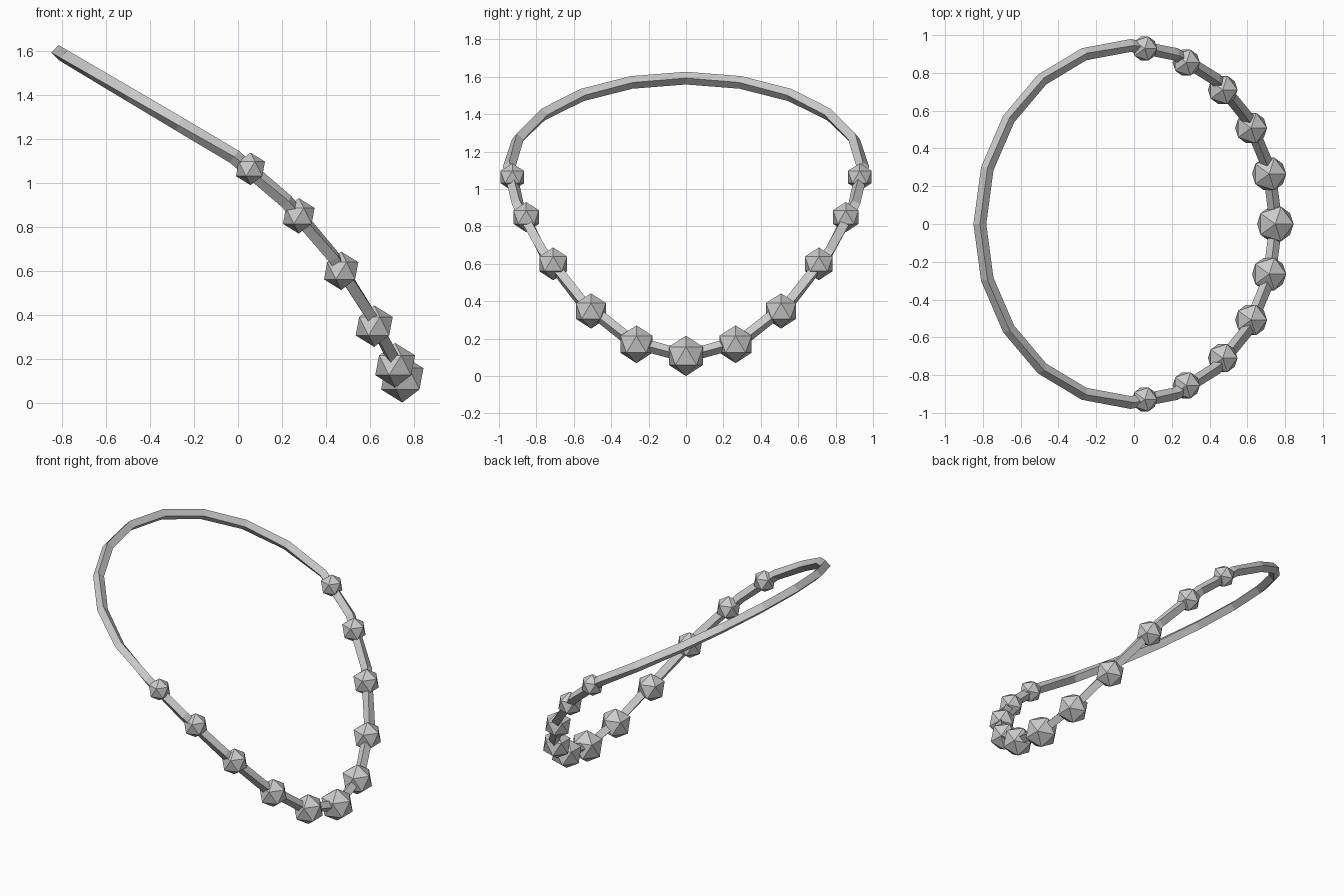
import bpy, bmesh, math
from mathutils import Vector

if "Cube" in bpy.data.objects:
    bpy.data.objects.remove(bpy.data.objects["Cube"])

grey = bpy.data.materials.new("light grey")
grey.diffuse_color = (0.6, 0.6, 0.6, 1)
grey.use_nodes = True
grey.node_tree.nodes["Principled BSDF"].inputs["Base Color"].default_value = grey.diffuse_color


def finish(name, bm):
    bmesh.ops.recalc_face_normals(bm, faces=bm.faces)
    me = bpy.data.meshes.new(name)
    bm.to_mesh(me)
    bm.free()
    me.materials.append(grey)
    ob = bpy.data.objects.new(name, me)
    bpy.context.collection.objects.link(ob)


def height(c):
    # tilted loop: straight slope at the back, sagging front half
    if c < 0:
        return 1.12 - 0.473 * c
    return 1.12 - 0.59 * c - 0.425 * c ** 2.55


# cord: closed 20-point loop with a diamond cross-section
N, R = 20, 0.034
path = []
for i in range(N):
    t = 2 * math.pi * i / N
    c = math.cos(t)
    path.append(Vector((-0.018 + (0.77 if c > 0 else 0.798) * c, 0.945 * math.sin(t), height(c))))
bm = bmesh.new()
rings = []
for i, p in enumerate(path):
    d0 = (p - path[i - 1]).normalized()
    d1 = (path[(i + 1) % N] - p).normalized()
    tangent = (d0 + d1).normalized()
    side = tangent.cross(Vector((0, 0, 1))).normalized()
    up = side.cross(tangent)
    rings.append([bm.verts.new(p + R * v) for v in (side, up, -side, -up)])
for i in range(N):
    a, b = rings[i], rings[(i + 1) % N]
    for k in range(4):
        j = (k + 1) % 4
        bm.faces.new((a[k], a[j], b[j], b[k]))
finish("cord", bm)

# beads: faceted, shrinking away from the front centre
for i in range(-5, 6):
    t = math.radians(16.4 * i)
    c = math.cos(t)
    r = 0.108 - 0.0068 * abs(i)
    z = (0.108, 0.17, 0.348, 0.6, 0.85, 1.064)[abs(i)]
    bm = bmesh.new()
    bmesh.ops.create_icosphere(bm, subdivisions=1, radius=r)
    bmesh.ops.translate(bm, verts=bm.verts, vec=(-0.055 + 0.803 * c, 0.938 * math.sin(t), z))
    finish("bead_%d" % (i + 6), bm)
